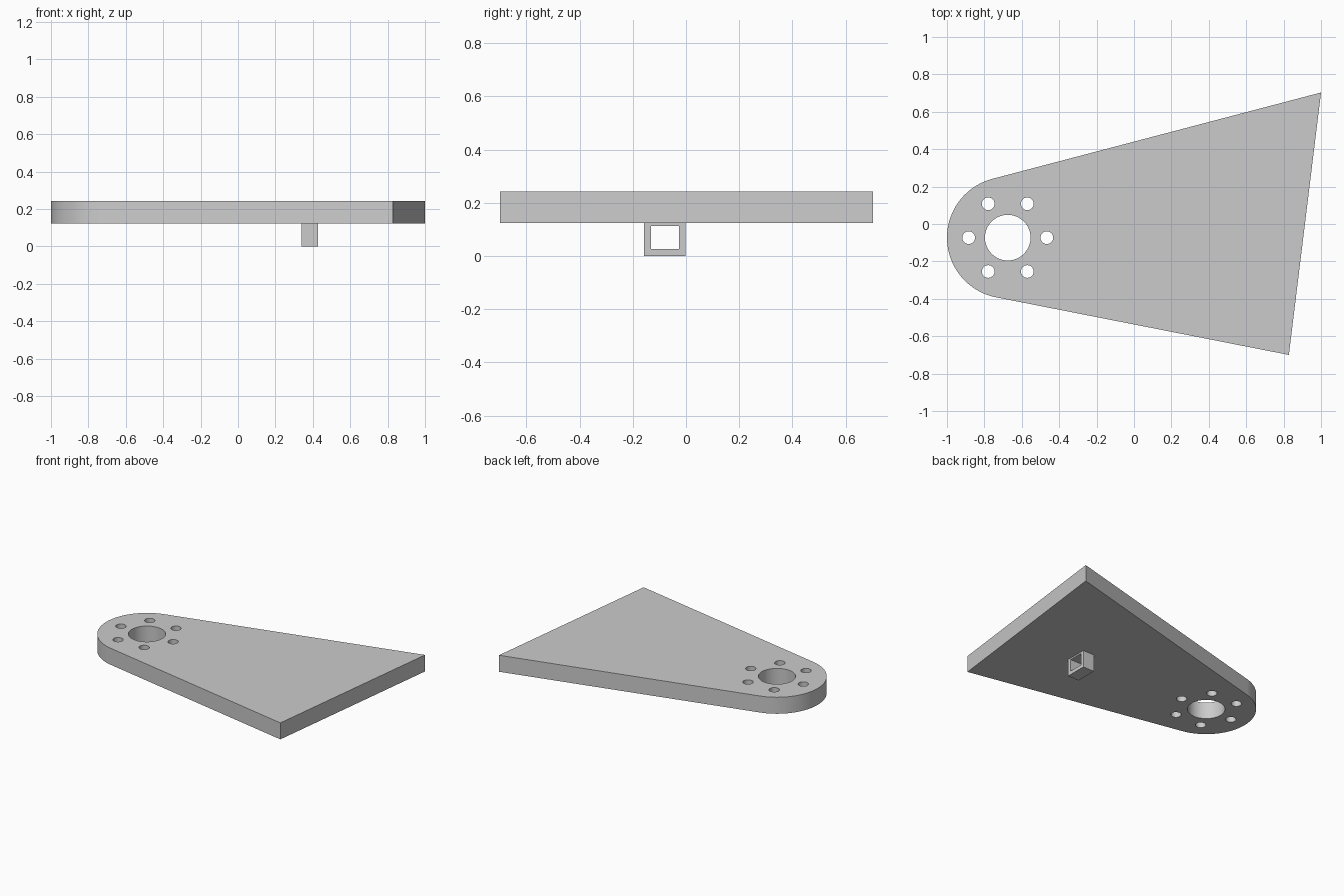
import bpy
import bmesh
from math import cos, sin, pi, radians, atan2, hypot, acos

cube = bpy.data.objects.get("Cube")
if cube:
    bpy.data.objects.remove(cube, do_unlink=True)

grey = bpy.data.materials.new("plain grey")
grey.use_nodes = True
colour = (0.6, 0.6, 0.6, 1)
grey.diffuse_color = colour
grey.node_tree.nodes["Principled BSDF"].inputs["Base Color"].default_value = colour


def arc(centre, radius, start, end, count):
    """Points along an arc, both ends included."""
    step = (end - start) / (count - 1)
    return [(centre[0] + radius * cos(start + i * step),
             centre[1] + radius * sin(start + i * step)) for i in range(count)]


def circle(centre, radius, count):
    return arc(centre, radius, 0, 2 * pi, count + 1)[:-1]


def rectangle(x0, y0, x1, y1):
    return [(x0, y0), (x1, y0), (x1, y1), (x0, y1)]


def extruded(name, loops, depth, location, rotation=(0, 0, 0)):
    """Solid with holes: the first loop is the outline, the others are holes."""
    curve = bpy.data.curves.new(name, "CURVE")
    curve.dimensions = "2D"
    curve.fill_mode = "BOTH"
    curve.extrude = depth / 2
    for loop in loops:
        spline = curve.splines.new("POLY")
        spline.points.add(len(loop) - 1)
        for point, (x, y) in zip(spline.points, loop):
            point.co = (x, y, 0, 1)
        spline.use_cyclic_u = True
    obj = bpy.data.objects.new(name, curve)
    bpy.context.collection.objects.link(obj)
    obj.location, obj.rotation_euler = location, rotation
    bpy.ops.object.select_all(action="DESELECT")
    obj.select_set(True)
    bpy.context.view_layer.objects.active = obj
    bpy.ops.object.convert(target="MESH")
    obj = bpy.context.object

    # Join caps to walls
    bm = bmesh.new()
    bm.from_mesh(obj.data)
    bmesh.ops.remove_doubles(bm, verts=bm.verts, dist=0.0001)
    bmesh.ops.recalc_face_normals(bm, faces=bm.faces)
    bm.to_mesh(obj.data)
    bm.free()
    obj.data.materials.clear()
    obj.data.materials.append(grey)
    bpy.ops.object.shade_smooth_by_angle(angle=radians(30))
    weighted = obj.modifiers.new("flat faces stay flat", "WEIGHTED_NORMAL")
    weighted.keep_sharp = True
    return obj


# Plate: rounded end tangent to two straight sides, with a ring of bolt holes
hub, hub_radius = (-0.675, -0.073), 0.325
back_corner, front_corner = (1.0, 0.703), (0.828, -0.7)


def tangent_angle(corner, side):
    dx, dy = corner[0] - hub[0], corner[1] - hub[1]
    return atan2(dy, dx) + side * acos(hub_radius / hypot(dx, dy))


start = tangent_angle(back_corner, 1)
end = tangent_angle(front_corner, -1) + 2 * pi
outline = arc(hub, hub_radius, start, end, 40) + [front_corner, back_corner]
bolt_centres = circle(hub, 0.209, 6)
holes = [circle(hub, 0.122, 48)] + [circle(c, 0.034, 24) for c in bolt_centres]
plate_bottom, plate_top = 0.123, 0.242
extruded("plate", [outline] + holes, plate_top - plate_bottom,
         (0, 0, (plate_bottom + plate_top) / 2))

# Square loop under the plate, open along x
extruded("underside_loop",
         [rectangle(-0.157, 0, -0.002, plate_bottom + 0.005),
          rectangle(-0.131, 0.026, -0.026, 0.112)],
         0.09, (0.384, 0, 0), (pi / 2, 0, pi / 2))
